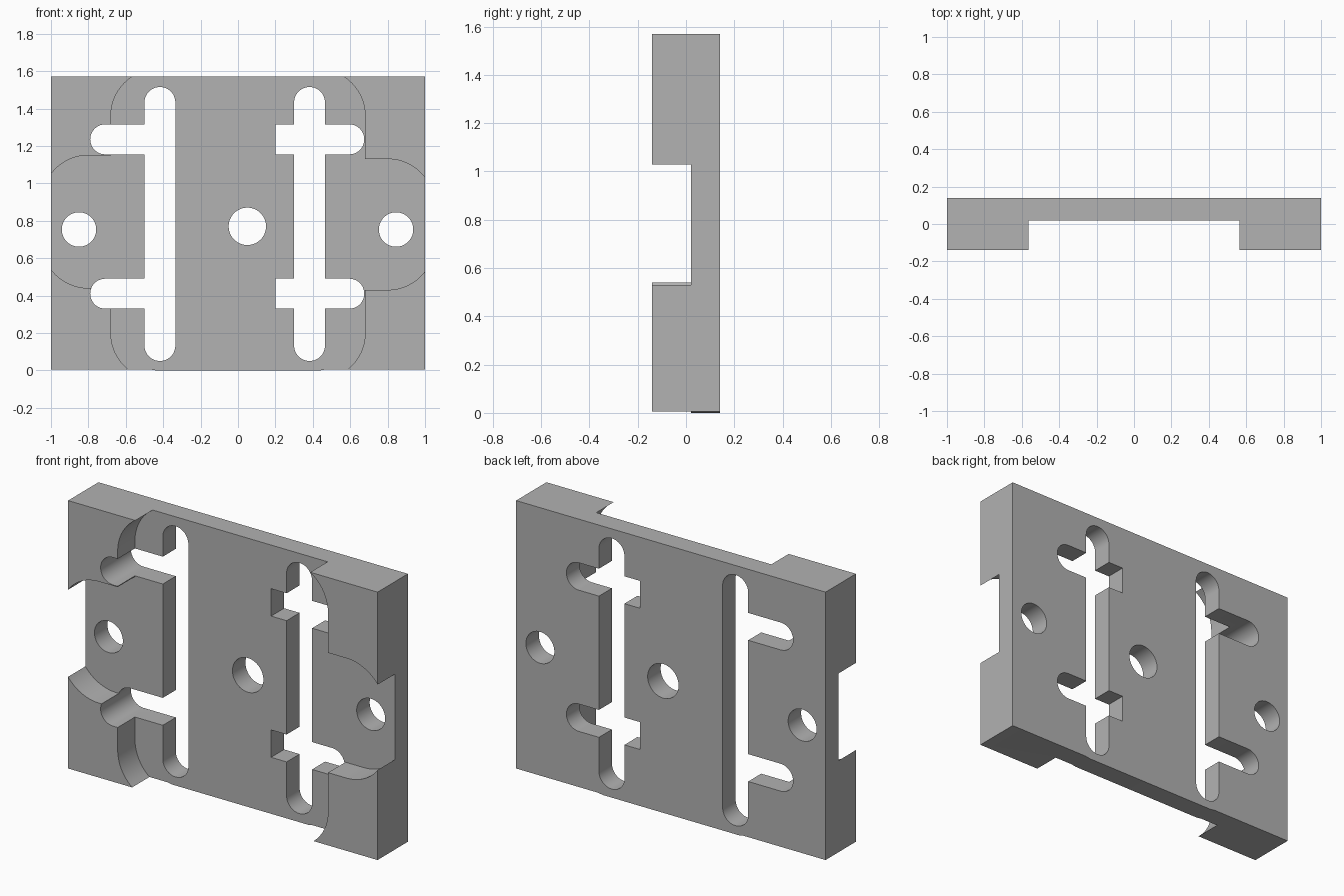
import bpy, bmesh
from math import sin, cos, pi
from mathutils import Vector

cube = bpy.data.objects.get("Cube")
if cube:
    bpy.data.objects.remove(cube, do_unlink=True)

grey = bpy.data.materials.new("plain grey")
grey.use_nodes = True
grey.diffuse_color = (0.445, 0.445, 0.445, 1)
grey.node_tree.nodes["Principled BSDF"].inputs["Base Color"].default_value = grey.diffuse_color


def outline(corners, steps=14):
    """Turn (x, z, radius) corners into a closed outline with filleted corners."""
    points = []
    for i, (x, z, r) in enumerate(corners):
        p = Vector((x, z))
        before = (Vector(corners[i - 1][:2]) - p).normalized()
        after = (Vector(corners[(i + 1) % len(corners)][:2]) - p).normalized()
        centre = p + r * (before + after)
        for k in range(steps + 1 if r else 1):
            t = k / steps * pi / 2
            q = centre - r * (after * cos(t) + before * sin(t)) if r else p
            if not points or (q - points[-1]).length > 1e-4:
                points.append(q)
    if (points[0] - points[-1]).length < 1e-4:
        points.pop()
    return points


def prism(name, corners, y0, y1):
    """Extrude an outline in the xz plane from y0 to y1."""
    bm = bmesh.new()
    face = bm.faces.new([bm.verts.new((p.x, y0, p.y)) for p in outline(corners)])
    new = bmesh.ops.extrude_face_region(bm, geom=[face])["geom"]
    verts = [v for v in new if isinstance(v, bmesh.types.BMVert)]
    bmesh.ops.translate(bm, verts=verts, vec=(0, y1 - y0, 0))
    bmesh.ops.recalc_face_normals(bm, faces=bm.faces)
    mesh = bpy.data.meshes.new(name)
    bm.to_mesh(mesh)
    bm.free()
    mesh.materials.append(grey)
    obj = bpy.data.objects.new(name, mesh)
    bpy.context.collection.objects.link(obj)
    return obj


def cut(target, name, corners, y0=-0.3, y1=0.3):
    cutter = prism(name, corners, y0, y1)
    cutter.hide_render = True
    mod = target.modifiers.new(name, 'BOOLEAN')
    mod.operation, mod.solver, mod.object = 'DIFFERENCE', 'EXACT', cutter
    bpy.context.view_layer.objects.active = target
    bpy.ops.object.modifier_apply(modifier=name)
    bpy.data.objects.remove(cutter, do_unlink=True)


def slot(x0, x1, arm_start, arm_end):
    """Vertical round-ended slot with two round-ended arms on the outer side."""
    r, a = 0.0825, 0.0799
    side = 1 if arm_end > x1 else -1
    inner, outer = (x0, x1) if side > 0 else (x1, x0)
    low, high = 0.05, 1.515
    arms = [(0.33, 0.49), (1.155, 1.315)]
    pts = [(inner, low, r), (outer, low, r)]
    for b, t in arms:
        pts += [(outer, b, 0), (arm_end, b, a), (arm_end, t, a), (outer, t, 0)]
    pts += [(outer, high, r), (inner, high, r)]
    if arm_start is not None:
        for b, t in reversed(arms):
            pts += [(inner, t, 0), (arm_start, t, 0), (arm_start, b, 0), (inner, b, 0)]
    return pts


# Plate with a very slight foot along the bottom edge
plate = prism("mounting_plate", [
    (-1, 0.005, 0), (-0.47, 0.005, 0), (-0.44, 0, 0), (0.44, 0, 0),
    (0.47, 0.005, 0), (1, 0.005, 0), (1, 1.57, 0), (-1, 1.57, 0)], -0.14, 0.14)

# Cross-shaped front recess that leaves four raised corner pads
w, e, f = 0.68, 1.05, 0.25
cut(plate, "front_recess", [
    (-w, -0.05, f), (w, -0.05, f),
    (w, 0.43, 0), (e, 0.43, f), (e, 1.13, f), (w, 1.13, 0),
    (w, 1.61, f), (-w, 1.61, f),
    (-w, 1.15, 0), (-e, 1.15, f), (-e, 0.44, f), (-w, 0.44, 0)], -0.3, 0.02)

# Slots through the plate
cut(plate, "right_slot", slot(-0.5, -0.335, None, -0.79))
cut(plate, "left_slot", slot(0.3, 0.465, 0.2, 0.675))

# Round holes
for name, x, z, r in [("right_hole", -0.85, 0.753, 0.092),
                      ("centre_hole", 0.05, 0.77, 0.1),
                      ("left_hole", 0.845, 0.753, 0.092)]:
    cut(plate, name, [(x - r, z - r, r), (x + r, z - r, r),
                      (x + r, z + r, r), (x - r, z + r, r)])

# Smooth the round walls, keep the edges sharp
bpy.ops.object.select_all(action='DESELECT')
plate.select_set(True)
bpy.context.view_layer.objects.active = plate
bpy.ops.object.shade_smooth_by_angle(angle=pi / 6)
